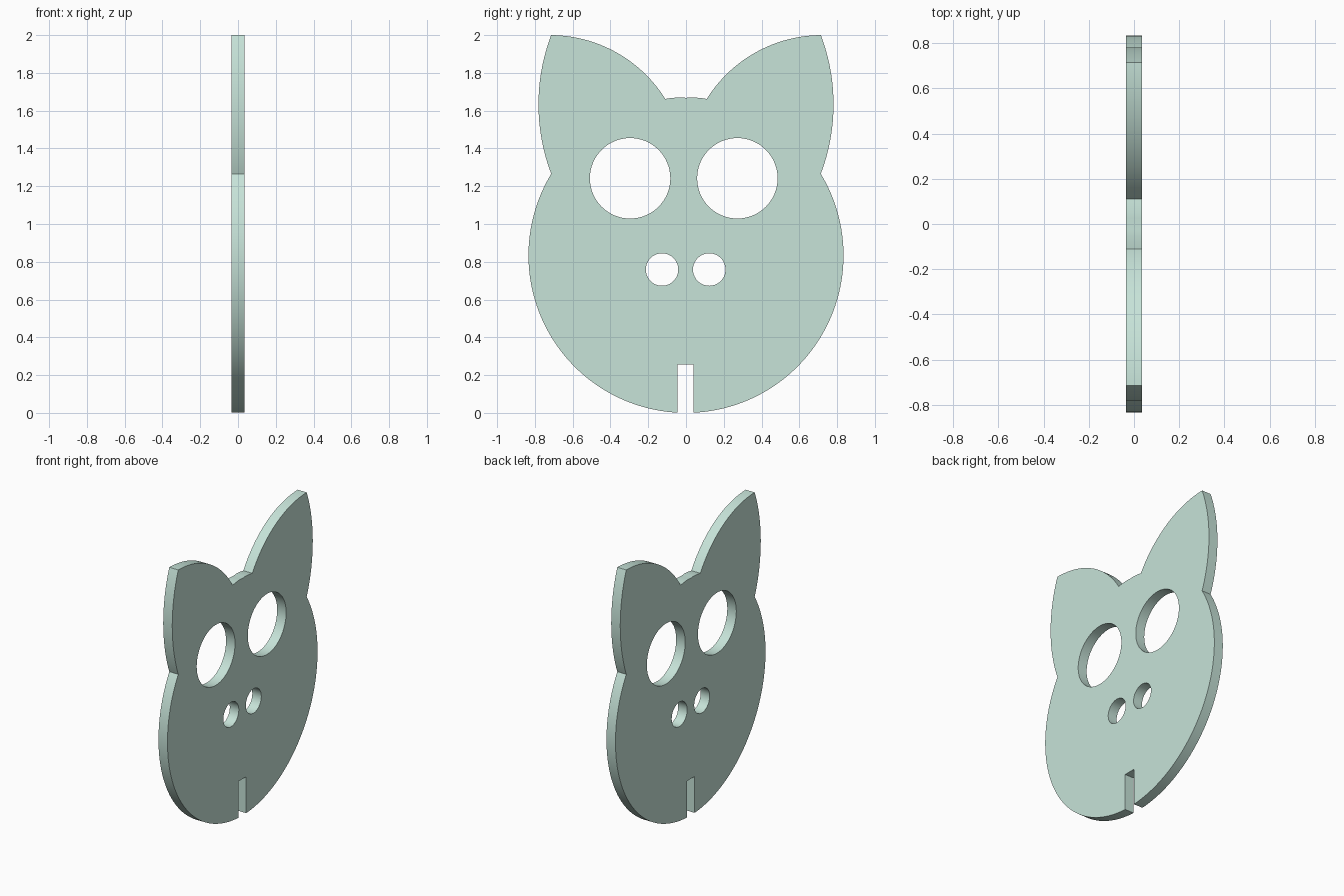
import bpy, bmesh
from math import sin, cos, pi, atan2, sqrt, radians

if "Cube" in bpy.data.objects:
    bpy.data.objects.remove(bpy.data.objects["Cube"])

T = 0.035            # half thickness along x
R, CZ = 0.834, 0.834  # round head radius and centre height


def arc(cy, cz, r, a0, a1, n):
    """Points (y, z) on a circle arc, both ends included."""
    return [(cy + r * cos(a0 + (a1 - a0) * i / n),
             cz + r * sin(a0 + (a1 - a0) * i / n)) for i in range(n + 1)]


def arc_between(p, q, cy, cz, n):
    """Arc from p to q around a centre."""
    r = sqrt((p[0] - cy) ** 2 + (p[1] - cz) ** 2)
    return arc(cy, cz, r, atan2(p[1] - cz, p[0] - cy),
               atan2(q[1] - cz, q[0] - cy), n)


def half_outline(slot):
    """Right half: slot, cheek, outer ear edge, inner ear edge, crown."""
    base, tip, root = (0.714, 1.266), (0.714, 2.0), (0.106, 1.664)
    low = (slot, CZ - sqrt(R * R - slot * slot))
    pts = [(slot, 0.257)]
    pts += arc_between(low, base, 0, CZ, 64)
    pts += arc_between(base, tip, -0.257, 1.633, 24)[1:]
    pts += arc_between(tip, root, 0.72, 1.28, 32)[1:]
    pts += arc_between(root, (0, CZ + R), 0, CZ, 4)[1:-1]
    return pts


right = half_outline(0.041)
left = [(-y, z) for y, z in reversed(half_outline(0.046))]
loops = [right + [(0, CZ + R)] + left]

# Eye and nostril holes
for y, z, r, n in ((-0.296, 1.242, 0.213, 64), (0.272, 1.242, 0.213, 64),
                   (-0.127, 0.759, 0.086, 40), (0.123, 0.759, 0.086, 40)):
    loops.append(arc(y, z, r, 0, 2 * pi, n)[:-1])

# Fill the flat profile and extrude it into a plate
bm = bmesh.new()
edges = []
for loop in loops:
    vs = [bm.verts.new((-T, y, z)) for y, z in loop]
    edges += [bm.edges.new((vs[i - 1], vs[i])) for i in range(len(vs))]
bmesh.ops.triangle_fill(bm, use_beauty=True, edges=edges, normal=(-1, 0, 0))
ext = bmesh.ops.extrude_face_region(bm, geom=bm.faces[:], use_keep_orig=True)
bmesh.ops.translate(bm, vec=(2 * T, 0, 0),
                    verts=[g for g in ext["geom"] if isinstance(g, bmesh.types.BMVert)])
bmesh.ops.recalc_face_normals(bm, faces=bm.faces[:])

mesh = bpy.data.meshes.new("cat_face_plate")
bm.to_mesh(mesh)
bm.free()
plate = bpy.data.objects.new("cat_face_plate", mesh)
bpy.context.collection.objects.link(plate)

# Pale green material
mat = bpy.data.materials.new("pale_green")
mat.diffuse_color = (0.57, 0.77, 0.69, 1)
mat.use_nodes = True
mat.node_tree.nodes["Principled BSDF"].inputs["Base Color"].default_value = mat.diffuse_color
mesh.materials.append(mat)

bpy.context.view_layer.objects.active = plate
plate.select_set(True)
bpy.ops.object.shade_smooth_by_angle(angle=radians(20))
